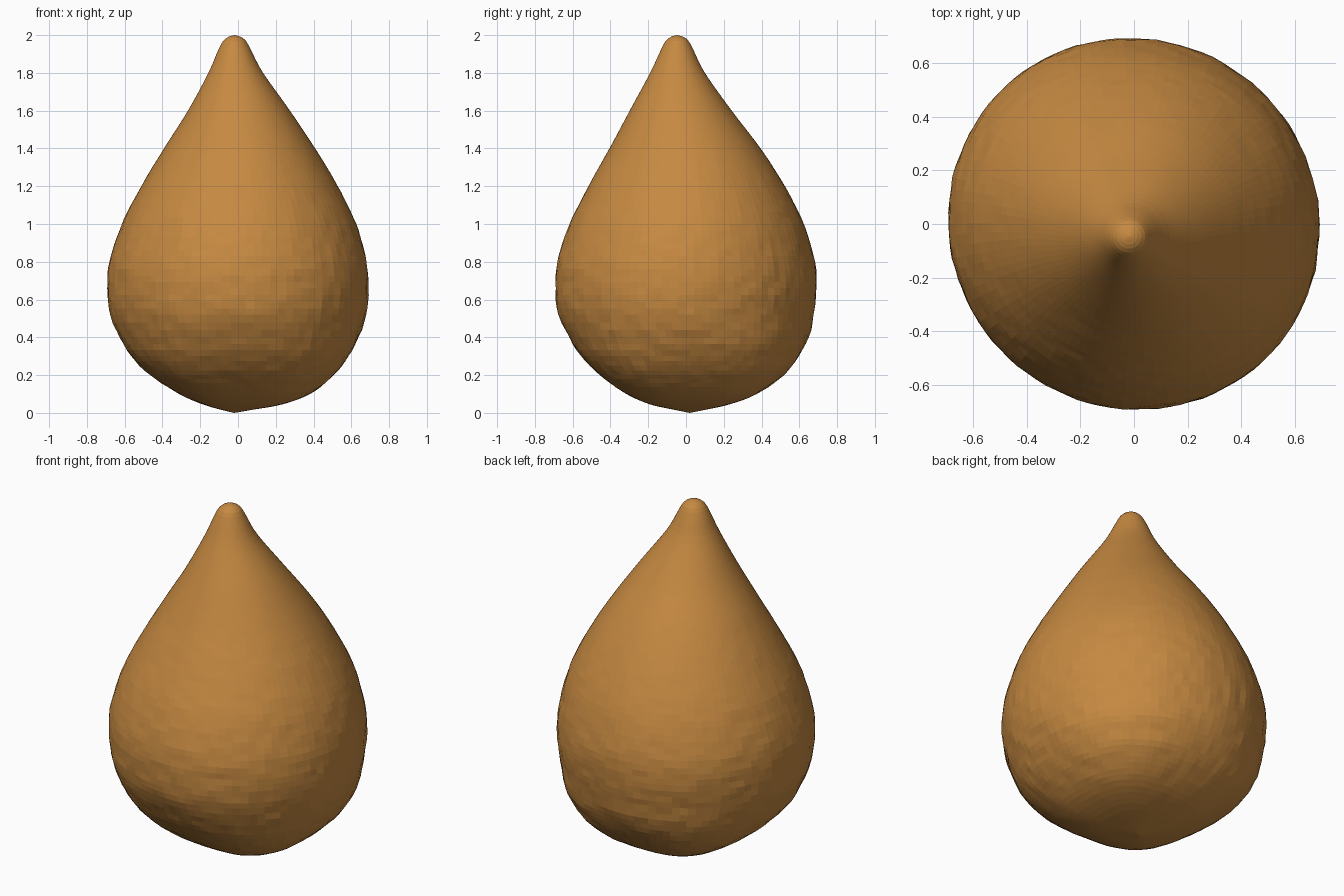
import bpy, bmesh
from math import sin, cos, pi
from mathutils import Vector, noise

cube = bpy.data.objects.get("Cube")
if cube:
    bpy.data.objects.remove(cube, do_unlink=True)

# Profile: height, radius, centre x, centre y (bottom to top)
PROFILE = [
    (0.0, 0.0, -0.02, 0.02), (0.018, 0.09, -0.005, 0.02), (0.045, 0.21, 0.025, 0.02),
    (0.1, 0.345, 0.035, 0.03), (0.2, 0.485, 0.022, 0.03), (0.3, 0.575, 0.01, 0.022),
    (0.4, 0.633, 0.005, 0.015), (0.52, 0.677, 0.0, 0.0), (0.66, 0.692, 0.0, 0.0),
    (0.8, 0.681, 0.0, 0.0), (1.0, 0.62, 0.005, 0.003), (1.2, 0.52, 0.008, 0.003),
    (1.4, 0.4, 0.008, -0.005), (1.6, 0.27, 0.005, -0.028), (1.8, 0.145, -0.012, -0.045),
    (1.92, 0.087, -0.018, -0.047), (1.97, 0.06, -0.018, -0.047), (1.992, 0.03, -0.018, -0.047),
    (2.0, 0.0, -0.018, -0.047),
]
SIDES = 100


def spline(a, b, c, d, t):
    """Smooth curve between b and c."""
    return (b * 2 + (c - a) * t + (a * 2 - b * 5 + c * 4 - d) * t * t
            + (b * 3 - a - c * 3 + d) * t ** 3) / 2


def profile_rings():
    pts = [Vector(p) for p in PROFILE]
    ends = [pts[0]] + pts + [pts[-1]]
    rings = []
    for i in range(len(pts) - 1):
        a, b, c, d = ends[i:i + 4]
        steps = max(2, round((c - b).length / 0.038))
        rings += [spline(a, b, c, d, s / steps) for s in range(steps)]
    return rings[1:]


def outline(a, z):
    """Cross-section: slightly oval belly, squarer towards the base."""
    oval = -0.012 * sin(2 * a) * max(0.0, min(1.0, (1.6 - z) / 0.8))
    square = 0.12 * max(0.0, 1 - z / 0.5) * sin(2 * a) ** 2
    return 1 + oval + square


def bumps(p):
    """Hand-shaped unevenness, strongest on the belly and fading to the tip."""
    fade = max(0.0, min(1.0, 1.6 - p.z)) * min(1.0, p.z / 0.15)
    return fade * (0.003 * noise.noise(p * 5) + 0.006 * noise.noise(p * 15))


# Teardrop body
bm = bmesh.new()
loops = []
for z, r, cx, cy in profile_rings():
    loop = []
    for k in range(SIDES):
        a = 2 * pi * k / SIDES
        out = Vector((cos(a), sin(a), 0))
        p = Vector((cx, cy, z)) + out * r * outline(a, z)
        loop.append(bm.verts.new(p + out * bumps(p)))
    loops.append(loop)
for low, high in zip(loops, loops[1:]):
    for k in range(SIDES):
        n = (k + 1) % SIDES
        bm.faces.new((low[k], low[n], high[n], high[k]))

# Close the base and the tip
for loop, end in ((loops[0], PROFILE[0]), (loops[-1], PROFILE[-1])):
    pole = bm.verts.new((end[2], end[3], end[0]))
    for k in range(SIDES):
        bm.faces.new((loop[k], loop[(k + 1) % SIDES], pole))
bmesh.ops.recalc_face_normals(bm, faces=bm.faces)

mesh = bpy.data.meshes.new("teardrop_body")
bm.to_mesh(mesh)
bm.free()
body = bpy.data.objects.new("teardrop_body", mesh)
bpy.context.collection.objects.link(body)

# Colour
mat = bpy.data.materials.new("caramel_brown")
mat.use_nodes = True
colour = (0.56, 0.25, 0.053, 1)
mat.diffuse_color = colour
mat.node_tree.nodes["Principled BSDF"].inputs["Base Color"].default_value = colour
mesh.materials.append(mat)
